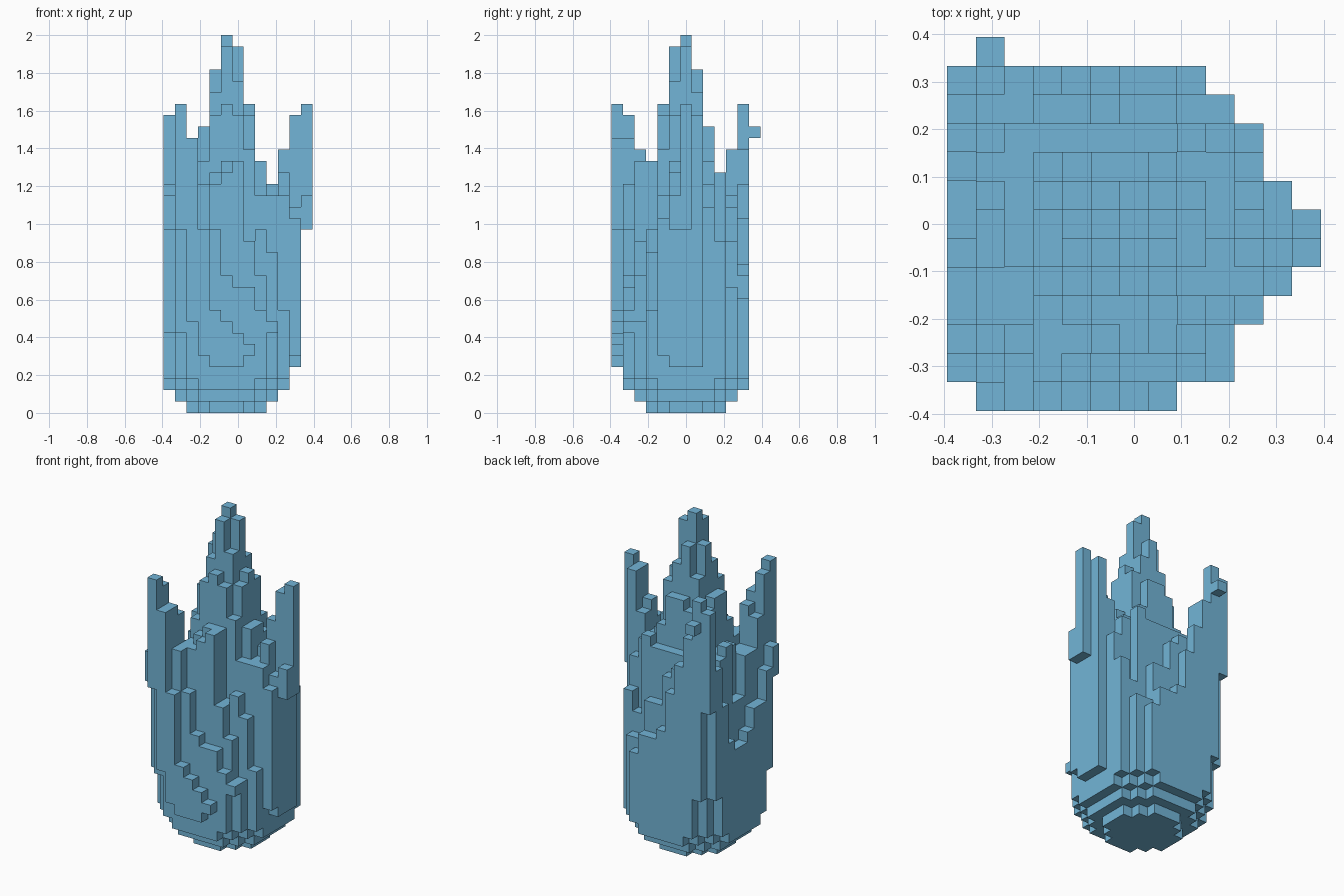
import bpy, bmesh, math
from mathutils import Vector

if "Cube" in bpy.data.objects:
    bpy.data.objects.remove(bpy.data.objects["Cube"], do_unlink=True)

GRID, LAYERS = 13, 33
SIZE = 2 / LAYERS
CX, CY = 5, 6                        # column of the central peak
TONGUES = [0, 128, 231.4, 360]       # angles of the three outer tongues

# Column heights, in blocks: the peak by radius, the rings by turn past a tongue
PEAK = [(0, 33), (1, 31), (1.42, 28), (2, 26), (2.3, 25), (3, 21.2), (3.5, 20)]
INNER = [(0, 20), (.25, 20.4), (.35, 21), (.42, 22), (.5, 15),
         (.63, 15), (.74, 19), (.9, 19), (1, 20)]
MIDDLE = [(0, 24), (.06, 24), (.13, 20), (.22, 16), (.3, 12), (.47, 11),
          (.59, 12), (.71, 13.4), (.83, 18.5), (1, 23)]
RIM = [(0, 24), (.06, 24), (.13, 18), (.22, 16), (.3, 12), (.5, 9),
       (.65, 8), (.76, 9), (.83, 17), (.95, 23), (1, 24)]
OUTER = [(0, 27), (.05, 27), (.07, 26), (.09, 24), (.16, 16), (.22, 9), (.46, 6),
         (.61, 7.6), (.62, 0), (.81, 0), (.83, 17), (.92, 17), (.95, 21), (.99, 21), (1, 26)]
# Rounded underside: largest radius that starts at each layer
BOWL = [(3.4, 0), (4.5, 1), (5.4, 2), (5.9, 3), (6.15, 4), (6.35, 5), (6.41, 7),
        (6.8, 8), (7.25, 16)]


def interpolate(points, t):
    for (a, u), (b, v) in zip(points, points[1:]):
        if t <= b:
            return u + (v - u) * (t - a) / (b - a)
    return points[-1][1]


def turn(dx, dy):
    """Fraction of the way from one tongue to the next."""
    angle = math.degrees(math.atan2(dy, dx)) % 360
    for a, b in zip(TONGUES, TONGUES[1:]):
        if a <= angle < b:
            return (angle - a) / (b - a)
    return 0


def column(i, j):
    """Bottom and top layer of one column of blocks."""
    dx, dy = i - CX, j - CY
    r = math.hypot(dx, dy)
    bottom = next((k for limit, k in BOWL if r <= limit), LAYERS)
    if j > 11 or (r > 6 and i + j > 18):
        return 0, 0
    t = turn(dx, dy)
    if r < 3.5:
        # The peak leans towards the front left
        top = interpolate(PEAK, r) + (0.6 if r < 2.1 else 0.3) * (dx - dy)
    elif r < 4.6:
        top = interpolate(INNER, t)
    else:
        ring = MIDDLE if r < 5.5 else RIM if r < 5.9 else OUTER
        top = min(interpolate(ring, t), 8 + 3 * r)
    return bottom, round(top)


# Fill the blocks, plus one stray block at the back tongue
blocks = {(1, 12, 24)}
for i in range(GRID):
    for j in range(GRID):
        low, high = column(i, j)
        blocks.update((i, j, k) for k in range(low, high))

# Skin the blocks with outward faces only
bm = bmesh.new()
corners = {}


def corner(p):
    key = tuple(round(c) for c in p)
    if key not in corners:
        x, y, z = key
        corners[key] = bm.verts.new(((x - GRID / 2) * SIZE, (y - GRID / 2) * SIZE, z * SIZE))
    return corners[key]


for block in sorted(blocks):
    centre = Vector(block) + Vector((.5, .5, .5))
    for axis in range(3):
        for sign in (-1, 1):
            normal = Vector((0, 0, 0))
            normal[axis] = sign
            if tuple(int(c) for c in Vector(block) + normal) in blocks:
                continue
            side = Vector((0, 0, 0))
            side[(axis + 1) % 3] = 1
            up = normal.cross(side)
            loop = [centre + (normal + a * side + b * up) / 2
                    for a, b in ((-1, -1), (1, -1), (1, 1), (-1, 1))]
            bm.faces.new([corner(p) for p in loop])

mesh = bpy.data.meshes.new("flame")
bm.to_mesh(mesh)
bm.free()
flame = bpy.data.objects.new("flame", mesh)
bpy.context.collection.objects.link(flame)

# Single flat colour
blue = bpy.data.materials.new("soft blue")
blue.use_nodes = True
colour = (0.17, 0.46, 0.68, 1)
blue.diffuse_color = colour
blue.node_tree.nodes["Principled BSDF"].inputs["Base Color"].default_value = colour
mesh.materials.append(blue)
